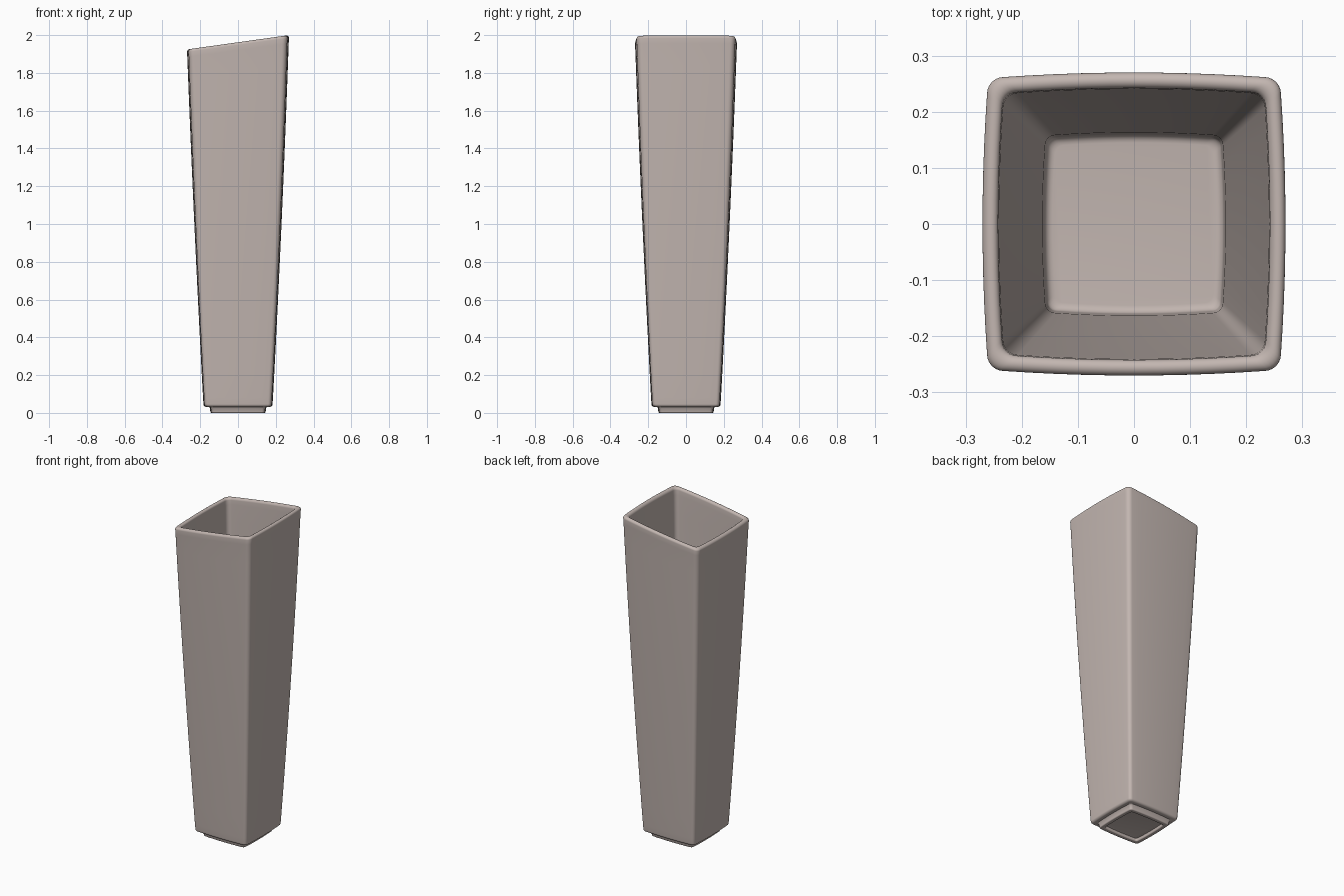
import bpy
import bmesh
import math

cube = bpy.data.objects.get("Cube")
if cube:
    bpy.data.objects.remove(cube, do_unlink=True)

RIM_Z, SLOPE = 1.962, 0.14
WALL = 0.028


def outline(corner=0.11, bulge=0.03, side_steps=10, arc_steps=6):
    """Unit square with softly bowed sides and rounded corners."""
    edge = 1 - bulge
    flat = edge - corner
    points = []
    for quarter in range(4):
        c, s = math.cos(quarter * math.pi / 2), math.sin(quarter * math.pi / 2)
        local = []
        for i in range(side_steps):
            t = -1 + 2 * i / side_steps
            local.append((edge + bulge * (1 - t * t), t * flat))
        for i in range(arc_steps):
            a = math.pi / 2 * i / arc_steps
            local.append((flat + corner * math.cos(a), flat + corner * math.sin(a)))
        points += [(x * c - y * s, x * s + y * c) for x, y in local]
    return points


def half_width(z):
    """Outer half width: a gentle flare that straightens near the rim."""
    t = (z - 0.04) / (RIM_Z - 0.04)
    return 0.183 + 0.087 * (1.2 * t - 0.2 * t * t)


def arc(cx, cz, radius, start, end, steps=6):
    return [(cx + radius * math.cos(math.radians(start + (end - start) * i / steps)),
             cz + radius * math.sin(math.radians(start + (end - start) * i / steps)))
            for i in range(steps + 1)]


# Section from the underside recess, round the foot, up the wall and down inside
levels = [0.08 + 1.84 * i / 16 for i in range(17)]
section = [(0.11, 0.018), (0.118, 0.016)]
section += arc(0.126, 0.006, 0.006, 180, 270, 3)
section += arc(0.140, 0.006, 0.006, 270, 360, 3)
section += [(0.15, 0.028), (0.154, 0.032)]
section += arc(0.168, 0.047, 0.015, 270, 360)
section += [(half_width(z), z) for z in levels]
section += arc(0.256, RIM_Z - 0.014, 0.014, 0, 180, 10)
section += [(half_width(z) - WALL, z) for z in reversed(levels[1:])]
section += arc(0.145, 0.085, 0.015, 0, -90, 5)

clay = bpy.data.materials.new("warm grey ceramic")
clay.use_nodes = True
colour = (0.54, 0.465, 0.435, 1)
clay.diffuse_color = colour
clay.node_tree.nodes["Principled BSDF"].inputs["Base Color"].default_value = colour

# Loft the section round the square outline, slanting the rim
bm = bmesh.new()
rings = []
for half, z in section:
    ring = []
    for px, py in outline():
        x, y = px * half, py * half
        ring.append(bm.verts.new((x, y, z + SLOPE * x * (z / RIM_Z) ** 2)))
    rings.append(ring)
for lower, upper in zip(rings, rings[1:]):
    for i in range(len(lower)):
        j = (i + 1) % len(lower)
        bm.faces.new((lower[i], lower[j], upper[j], upper[i]))
bm.faces.new(list(reversed(rings[0])))
bm.faces.new(rings[-1])
bmesh.ops.recalc_face_normals(bm, faces=bm.faces)

mesh = bpy.data.meshes.new("vase")
bm.to_mesh(mesh)
bm.free()
mesh.materials.append(clay)
vase = bpy.data.objects.new("vase", mesh)
bpy.context.collection.objects.link(vase)
bpy.ops.object.select_all(action="DESELECT")
vase.select_set(True)
bpy.context.view_layer.objects.active = vase
bpy.ops.object.shade_smooth_by_angle(angle=math.radians(40))
